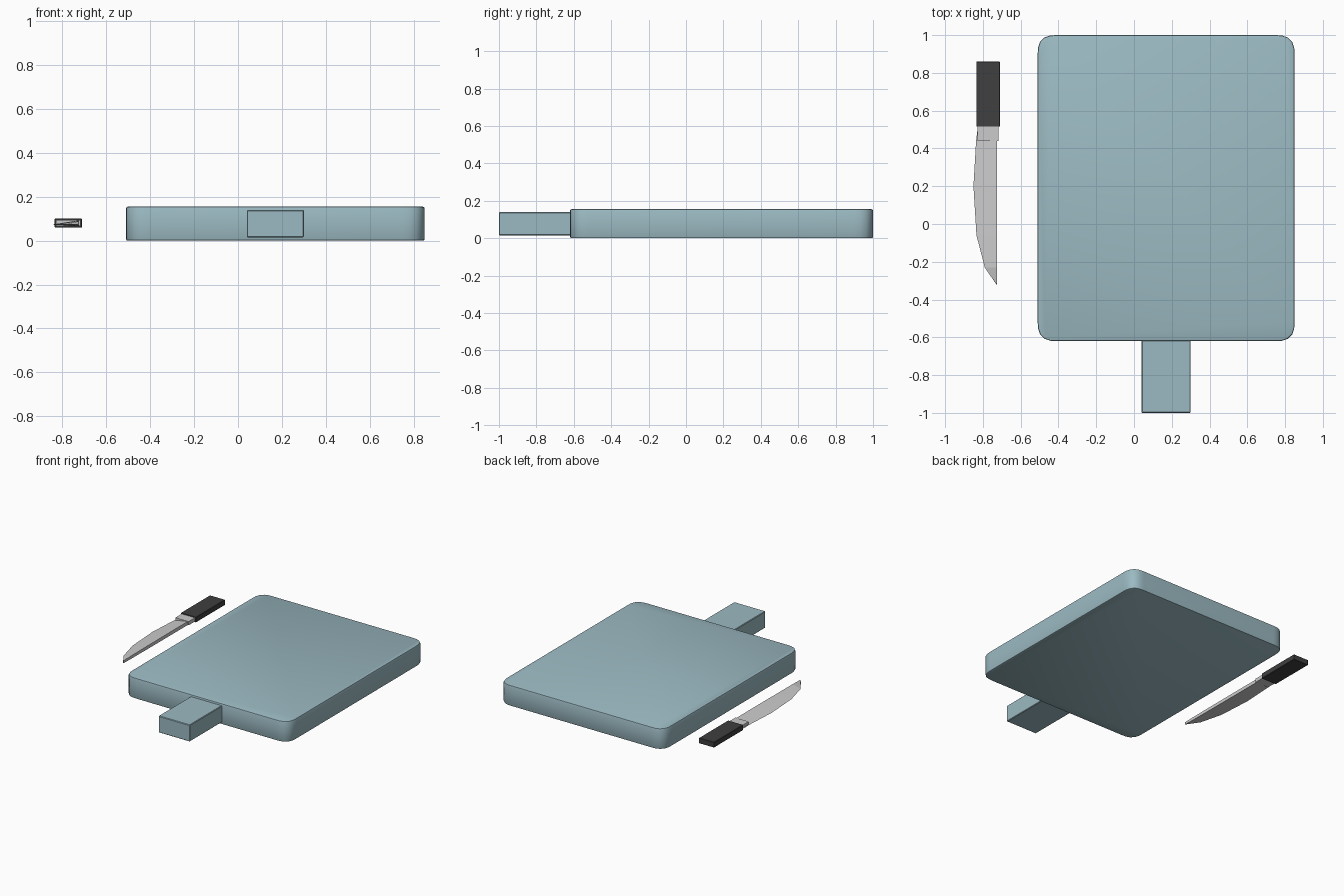
import bpy, bmesh

if "Cube" in bpy.data.objects:
    bpy.data.objects.remove(bpy.data.objects["Cube"])

def material(name, rgb):
    m = bpy.data.materials.new(name)
    m.diffuse_color = (*rgb, 1)
    m.use_nodes = True
    m.node_tree.nodes["Principled BSDF"].inputs["Base Color"].default_value = m.diffuse_color
    return m

def make(name, bm, mat=None):
    bmesh.ops.recalc_face_normals(bm, faces=bm.faces)
    me = bpy.data.meshes.new(name)
    bm.to_mesh(me)
    bm.free()
    ob = bpy.data.objects.new(name, me)
    bpy.context.collection.objects.link(ob)
    if mat:
        me.materials.append(mat)
    return ob

def box(lo, hi):
    bm = bmesh.new()
    bmesh.ops.create_cube(bm, size=1)
    for v in bm.verts:
        v.co = [lo[i] if v.co[i] < 0 else hi[i] for i in range(3)]
    return bm

def bevel(bm, edges, width, segments, profile=0.5):
    bmesh.ops.bevel(bm, geom=edges, offset=width, offset_type='OFFSET',
                    segments=segments, profile=profile, affect='EDGES')

board_mat = material("board_blue_grey", (0.33, 0.49, 0.54))
grip_mat = material("dark_grip", (0.05, 0.05, 0.05))

# Board slab: rounded corners, softened rims
bm = box((-0.51, -0.62, 0.0), (0.85, 1.0, 0.155))
bevel(bm, [e for e in bm.edges
           if abs(e.verts[0].co.z - e.verts[1].co.z) > 0.1], 0.10, 5, 0.6)
bevel(bm, [e for e in bm.edges
           if abs(e.verts[0].co.z - e.verts[1].co.z) < 1e-4], 0.008, 2)
board = make("cutting_board", bm, board_mat)
bpy.context.view_layer.objects.active = board
board.select_set(True)
bpy.ops.object.shade_smooth_by_angle()

# Board handle
bm = box((0.04, -1.0, 0.015), (0.30, -0.61, 0.14))
bevel(bm, bm.edges[:], 0.004, 1)
make("board_handle", bm, board_mat)

# Knife grip and bolster
bm = box((-0.835, 0.515, 0.06), (-0.71, 0.86, 0.10))
bevel(bm, bm.edges[:], 0.002, 1)
make("knife_grip", bm, grip_mat)
make("knife_bolster", box((-0.828, 0.44, 0.066), (-0.718, 0.52, 0.094)))

# Knife blade: wedge sections from bolster to tip (y, cutting edge x, half thickness)
stations = [(0.52, -0.826, 0.013), (0.44, -0.836, 0.013), (0.20, -0.85, 0.013),
            (-0.06, -0.834, 0.012), (-0.23, -0.79, 0.011), (-0.32, -0.729, 0.009)]
bm = bmesh.new()
rings = [[bm.verts.new(p) for p in ((ex, y, 0.073), (-0.725, y, 0.08 + t), (-0.725, y, 0.08 - t))]
         for y, ex, t in stations]
for a, b in zip(rings, rings[1:]):
    for i in range(3):
        j = (i + 1) % 3
        bm.faces.new((a[i], a[j], b[j], b[i]))
bm.faces.new(rings[0])
bm.faces.new(rings[-1])
make("knife_blade", bm)
